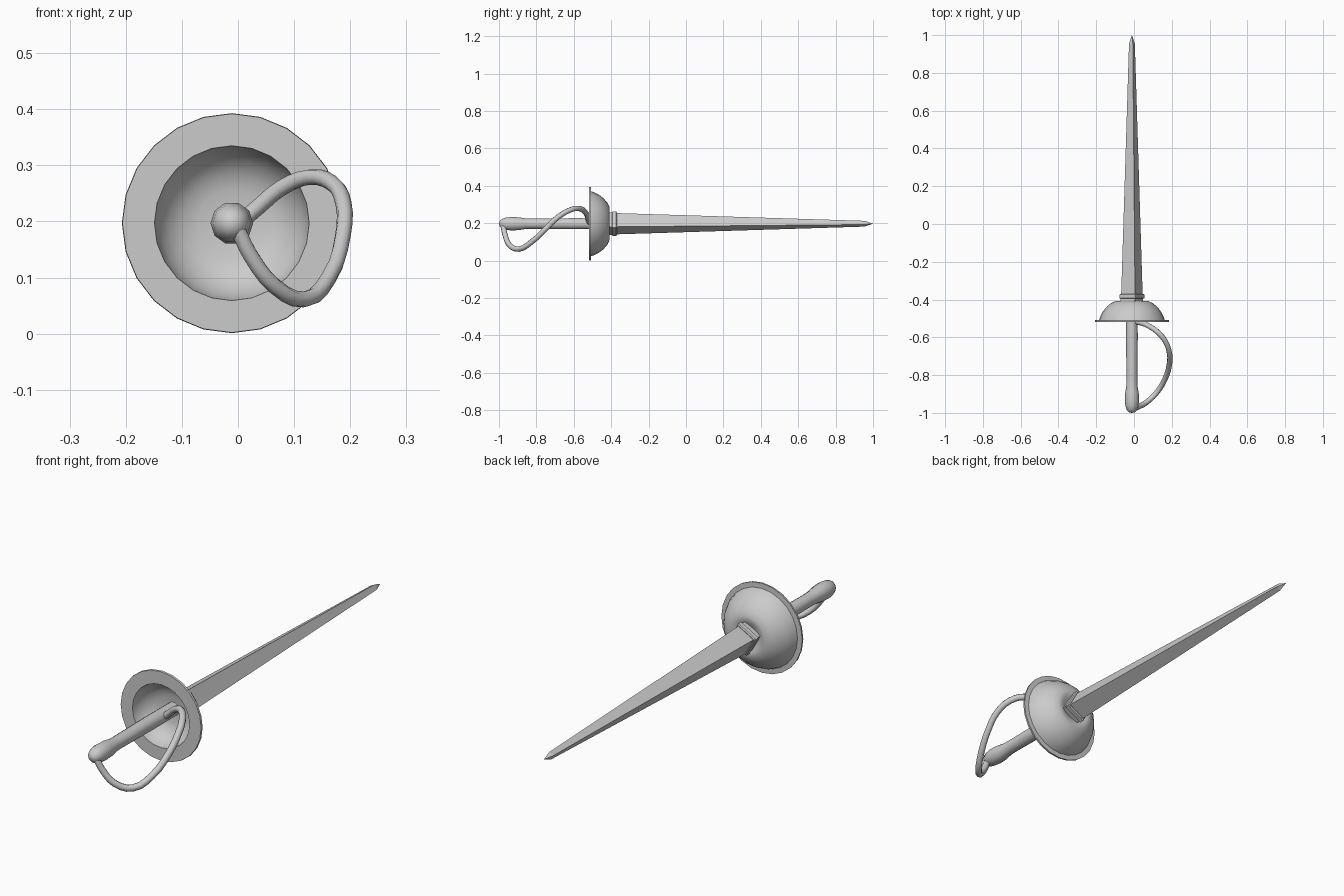
import bpy, bmesh, math

if "Cube" in bpy.data.objects:
    bpy.data.objects.remove(bpy.data.objects["Cube"])

CX, CZ = -0.011, 0.197   # long axis of the sword runs along y through here


def lathe(name, profile, sides, phase=0.0, smooth=35, closed=False):
    """Sweep (radius, y) points round the sword axis."""
    bm = bmesh.new()
    rings = []
    for r, y in profile:
        if r == 0:
            rings.append([bm.verts.new((CX, y, CZ))] * sides)
            continue
        ring = []
        for i in range(sides):
            a = phase + 2 * math.pi * i / sides
            ring.append(bm.verts.new((CX + r * math.sin(a), y, CZ + r * math.cos(a))))
        rings.append(ring)
    pairs = list(zip(rings, rings[1:]))
    if closed:
        pairs.append((rings[-1], rings[0]))
    for p, q in pairs:
        for i in range(sides):
            j = (i + 1) % sides
            face = list(dict.fromkeys((p[i], p[j], q[j], q[i])))
            bm.faces.new(face)
    bmesh.ops.recalc_face_normals(bm, faces=bm.faces)
    me = bpy.data.meshes.new(name)
    bm.to_mesh(me)
    bm.free()
    ob = bpy.data.objects.new(name, me)
    bpy.context.collection.objects.link(ob)
    if smooth:
        bpy.ops.object.select_all(action='DESELECT')
        ob.select_set(True)
        bpy.context.view_layer.objects.active = ob
        bpy.ops.object.shade_smooth_by_angle(angle=math.radians(smooth))
    return ob


TWIST = math.radians(16)

# Four-sided tapering blade with a short point
lathe("blade", [(0, -0.42), (0.060, -0.42), (0.059, -0.37), (0.016, 0.955), (0, 1.0)],
      4, TWIST, smooth=0)

# Stepped square collar at the foot of the blade
lathe("collar", [(0, -0.43), (0.062, -0.43), (0.062, -0.395), (0.069, -0.393),
                 (0.069, -0.374), (0.063, -0.37), (0, -0.37)], 4, TWIST, smooth=0)

# Bowl guard: flat flange, domed outside, hollow inside
lathe("bowl_guard", [
    (0.138, -0.518), (0.195, -0.518), (0.196, -0.509), (0.174, -0.508),
    (0.168, -0.490), (0.155, -0.465), (0.136, -0.441), (0.112, -0.420),
    (0.088, -0.409), (0.070, -0.408), (0.056, -0.415), (0.025, -0.422),
    (0.025, -0.432), (0.060, -0.434), (0.088, -0.442), (0.112, -0.460),
    (0.128, -0.483), (0.136, -0.505)], 24, closed=True, smooth=45)

# Grip swelling into a rounded pommel
lathe("grip", [
    (0, -0.42), (0.030, -0.42), (0.031, -0.60), (0.029, -0.82), (0.030, -0.86),
    (0.036, -0.895), (0.038, -0.935), (0.034, -0.965), (0.027, -0.985),
    (0.015, -0.997), (0, -1.0)], 10, math.pi / 10, smooth=60)

# Twisting knuckle bow from pommel to guard
path = [(0.0, -0.978, 0.185), (0.022, -0.968, 0.140), (0.065, -0.945, 0.085),
        (0.118, -0.895, 0.061), (0.162, -0.825, 0.100), (0.187, -0.745, 0.175),
        (0.188, -0.685, 0.232), (0.168, -0.625, 0.268), (0.128, -0.575, 0.279),
        (0.078, -0.540, 0.260), (0.035, -0.523, 0.225), (0.0, -0.518, 0.195)]
cu = bpy.data.curves.new("knuckle_bow", 'CURVE')
cu.dimensions = '3D'
cu.bevel_depth = 0.0145
cu.bevel_resolution = 2
cu.resolution_u = 3
cu.use_fill_caps = True
sp = cu.splines.new('BEZIER')
sp.bezier_points.add(len(path) - 1)
for bp, co in zip(sp.bezier_points, path):
    bp.co = co
    bp.handle_left_type = bp.handle_right_type = 'AUTO'
bow = bpy.data.objects.new("knuckle_bow", cu)
bpy.context.collection.objects.link(bow)
